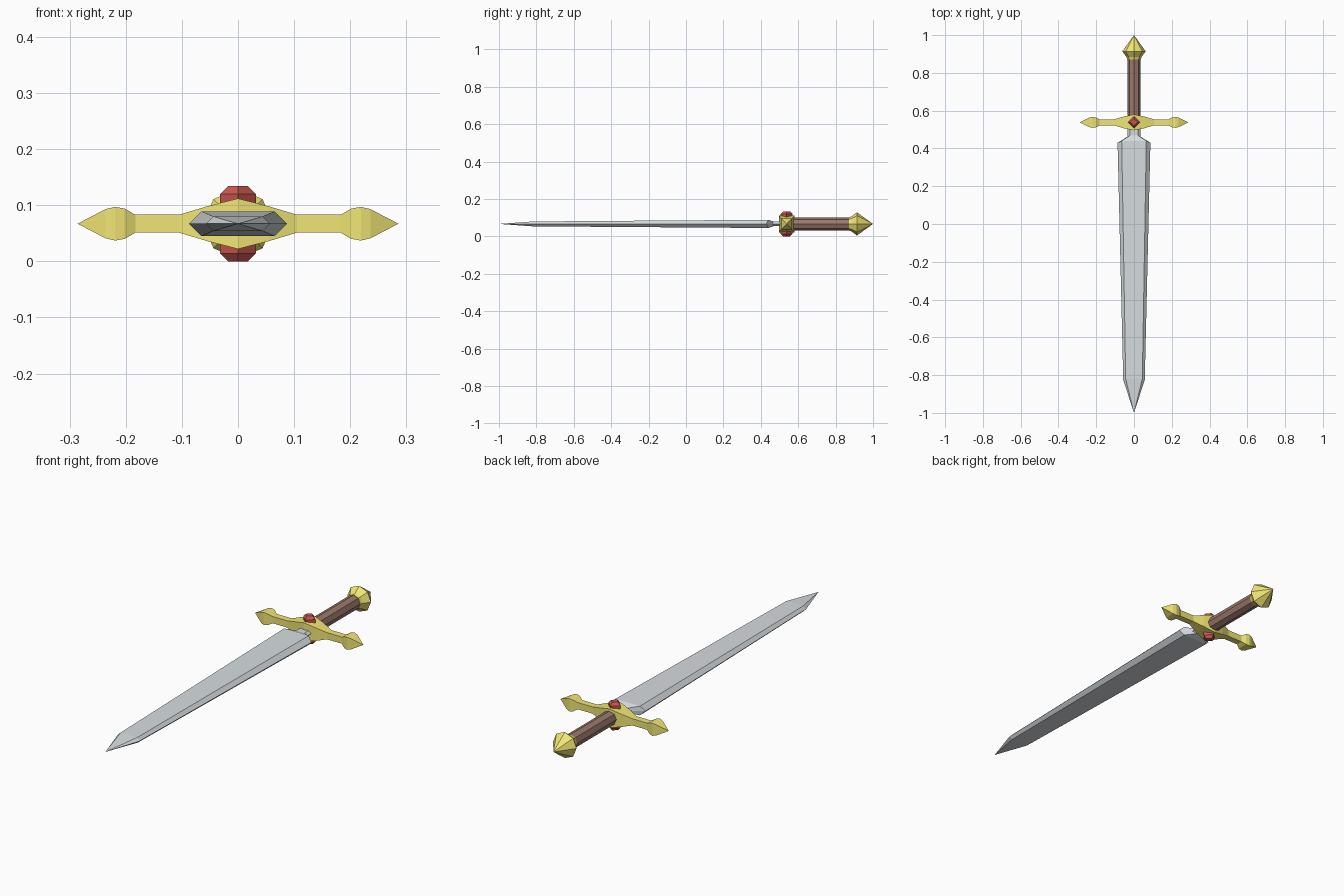
import bpy, bmesh, math

if "Cube" in bpy.data.objects:
    bpy.data.objects.remove(bpy.data.objects["Cube"])

ZC = 0.067   # height of the sword's centre line
YG = 0.538   # guard centre along the length


def material(name, rgb):
    m = bpy.data.materials.new(name)
    m.diffuse_color = (*rgb, 1)
    m.use_nodes = True
    m.node_tree.nodes["Principled BSDF"].inputs["Base Color"].default_value = m.diffuse_color
    return m


gold = material("gold", (0.88, 0.79, 0.18))
leather = material("leather", (0.33, 0.19, 0.15))
ruby = material("ruby", (0.6, 0.1, 0.08))
steel = material("steel", (0.68, 0.72, 0.74))


def loft(name, rings, mat):
    """Skin a list of rings; a ring of one point makes a tip."""
    bm = bmesh.new()
    vr = [[bm.verts.new(p) for p in r] for r in rings]
    for a, b in zip(vr, vr[1:]):
        n = max(len(a), len(b))
        for i in range(n):
            quad = []
            for v in (a[i % len(a)], a[(i + 1) % len(a)],
                      b[(i + 1) % len(b)], b[i % len(b)]):
                if v not in quad:
                    quad.append(v)
            bm.faces.new(quad)
    for r in (vr[0], vr[-1]):
        if len(r) > 2:
            bm.faces.new(r)
    bmesh.ops.recalc_face_normals(bm, faces=bm.faces)
    me = bpy.data.meshes.new(name)
    bm.to_mesh(me)
    bm.free()
    me.materials.append(mat)
    ob = bpy.data.objects.new(name, me)
    bpy.context.collection.objects.link(ob)
    return ob


# Blade: hexagonal sections (edge y, flat y, half width, flat half width, half thickness)
def blade_ring(ye, yf, w, f, t):
    return [(w, ye, ZC), (f, yf, ZC + t), (-f, yf, ZC + t),
            (-w, ye, ZC), (-f, yf, ZC - t), (f, yf, ZC - t)]


sections = [(0.53, 0.53, 0.035, 0.022, 0.012), (0.462, 0.468, 0.035, 0.022, 0.012),
            (0.43, 0.44, 0.087, 0.065, 0.022), (-0.825, -0.82, 0.057, 0.044, 0.013)]
loft("blade", [blade_ring(*s) for s in sections] + [[(0, -1.0, ZC)]], steel)


# Cross guard: rectangular sections mirrored across x = 0 (x, half y, half z)
def guard_ring(x, hy, hz):
    return [(x, YG + a * hy, ZC + b * hz) for a, b in ((1, 1), (-1, 1), (-1, -1), (1, -1))]


half = [(0.055, 0.031, 0.031), (0.105, 0.016, 0.016), (0.183, 0.016, 0.016),
        (0.202, 0.026, 0.027), (0.219, 0.029, 0.030), (0.236, 0.025, 0.026)]
rings = [[(-0.286, YG, ZC)]]
rings += [guard_ring(-x, a, b) for x, a, b in reversed(half)]
rings += [guard_ring(0, 0.042, 0.045)]
rings += [guard_ring(*s) for s in half]
rings += [[(0.286, YG, ZC)]]
loft("cross_guard", rings, gold)


# Octagonal grip and pommel
def octagon(y, r):
    return [(r * math.cos(k * math.pi / 4), y, ZC + r * math.sin(k * math.pi / 4))
            for k in range(8)]


loft("grip", [octagon(0.55, 0.034), octagon(0.89, 0.034)], leather)
loft("pommel", [octagon(0.872, 0.036), octagon(0.885, 0.040), octagon(0.914, 0.062),
                [(0, 1.0, ZC)]], gold)


# Diamond-shaped gems on both faces of the guard
def diamond(r, z):
    return [(r, YG, z), (0, YG + r, z), (-r, YG, z), (0, YG - r, z)]


for name, s in (("top_gem", 1), ("bottom_gem", -1)):
    loft(name, [diamond(0.032, ZC + s * 0.03), diamond(0.032, ZC + s * 0.053),
                diamond(0.018, ZC + s * 0.067)], ruby)
